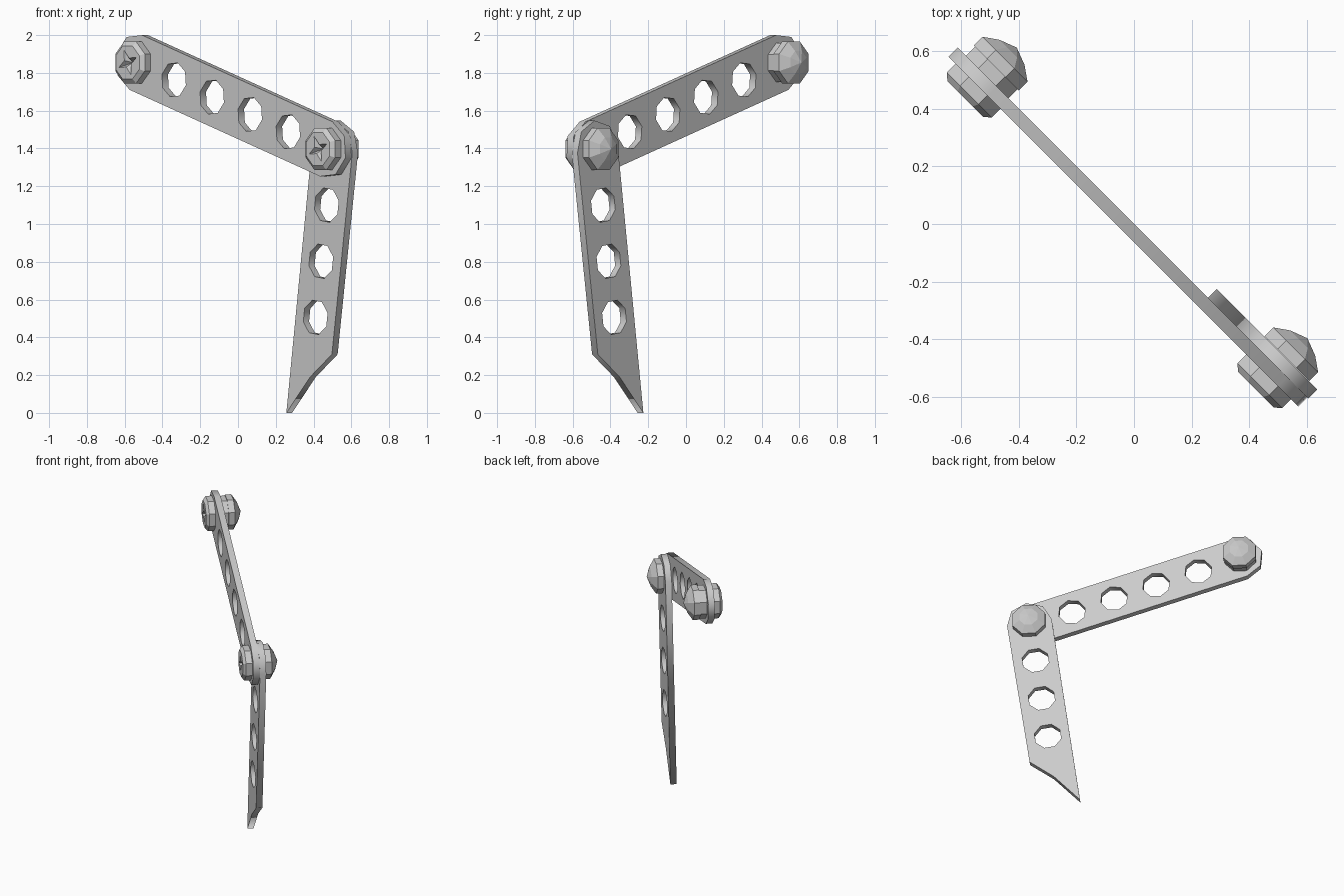
import bpy, bmesh
from math import cos, sin, tau, radians, atan2, hypot, sqrt
from mathutils import Matrix

if "Cube" in bpy.data.objects:
    bpy.data.objects.remove(bpy.data.objects["Cube"])

# Linkage plane: local x along the diagonal, local y up, local z toward the front
S = sqrt(0.5)
PLANE = Matrix(((S, 0, -S, 0), (-S, 0, -S, 0), (0, 1, 0, 0), (0, 0, 0, 1)))
TOP_PIN, ELBOW = (-0.72, 1.855), (0.705, 1.397)
BAR_R, HOLE_R = 0.152, 0.094


def arc(c, r, start, count, step=45):
    return [(c[0] + r * cos(radians(start + i * step)),
             c[1] + r * sin(radians(start + i * step))) for i in range(count)]


def plate(name, loops, w0, w1):
    """Flat plate: first loop is the outline, the others are holes."""
    cu = bpy.data.curves.new(name, 'CURVE')
    cu.dimensions, cu.fill_mode = '2D', 'BOTH'
    cu.extrude = (w1 - w0) / 2
    for pts in loops:
        sp = cu.splines.new('POLY')
        sp.points.add(len(pts) - 1)
        for p, (x, y) in zip(sp.points, pts):
            p.co = (x, y, 0, 1)
        sp.use_cyclic_u = True
    tmp = bpy.data.objects.new(name + "_curve", cu)
    bpy.context.collection.objects.link(tmp)
    dg = bpy.context.evaluated_depsgraph_get()
    me = bpy.data.meshes.new_from_object(tmp.evaluated_get(dg))
    bpy.data.objects.remove(tmp)
    me.transform(PLANE @ Matrix.Translation((0, 0, (w0 + w1) / 2)))
    me.name = name
    ob = bpy.data.objects.new(name, me)
    bpy.context.collection.objects.link(ob)


def turned(name, c, rings):
    """Eight-sided turned part; ring = (radius or (even, odd) radii, depth)."""
    bm = bmesh.new()
    prev = None
    for r, w in rings:
        ra, rb = r if isinstance(r, tuple) else (r, r)
        if ra == 0:
            ring = [bm.verts.new((*c, w))] * 8
        else:
            ring = [bm.verts.new((c[0] + (rb if i % 2 else ra) * cos(tau * (i + .5) / 8),
                                  c[1] + (rb if i % 2 else ra) * sin(tau * (i + .5) / 8), w))
                    for i in range(8)]
        if prev is None:
            if ra:
                bm.faces.new(ring)
        else:
            for i in range(8):
                j = (i + 1) % 8
                quad = [prev[i], prev[j], ring[j], ring[i]]
                bm.faces.new(list(dict.fromkeys(quad)))
        prev = ring
    if len(set(prev)) == 8:
        bm.faces.new(prev)
    bmesh.ops.recalc_face_normals(bm, faces=bm.faces)
    bm.transform(PLANE)
    me = bpy.data.meshes.new(name)
    bm.to_mesh(me)
    bm.free()
    ob = bpy.data.objects.new(name, me)
    bpy.context.collection.objects.link(ob)


# Upper arm: bar with octagonal ends and four holes
dx, dy = ELBOW[0] - TOP_PIN[0], ELBOW[1] - TOP_PIN[1]
tilt = atan2(dy, dx) * 360 / tau
outline = arc(TOP_PIN, BAR_R, tilt + 90, 5) + arc(ELBOW, BAR_R, tilt - 90, 5)
holes = [arc((TOP_PIN[0] + dx * k / 5, TOP_PIN[1] + dy * k / 5), HOLE_R, tilt, 8)
         for k in range(1, 5)]
plate("upper_arm", [outline] + holes, 0.0, 0.045)

# Lower arm: bar with an octagonal top, three holes and a pointed foot
lean = -8.0
step = (-0.3 * sin(radians(-lean)), -0.3 * cos(radians(lean)))
outline = arc(ELBOW, BAR_R, lean, 5) + [(0.362, 0.0), (0.54, 0.19), (0.703, 0.31)]
holes = [arc((ELBOW[0] + step[0] * k, ELBOW[1] + step[1] * k), HOLE_R, lean + 22.5, 8)
         for k in range(1, 4)]
plate("lower_arm", [outline] + holes, -0.043, 0.0)

# Bolts: bevelled head with a cross recess in front, domed nut behind
for label, c in (("top", TOP_PIN), ("elbow", ELBOW)):
    turned(label + "_bolt_head", c, [(0.119, 0.044), (0.119, 0.088), (0.095, 0.107),
                                     ((0.072, 0.026), 0.107), (0, 0.065)])
    turned(label + "_nut", c, [(0.119, -0.045), (0.119, -0.088),
                               (0.066, -0.122), (0, -0.145)])

# Spacer washer fills the gap behind the upper arm
turned("top_washer", TOP_PIN, [(0.113, 0.0), (0.113, -0.046)])
